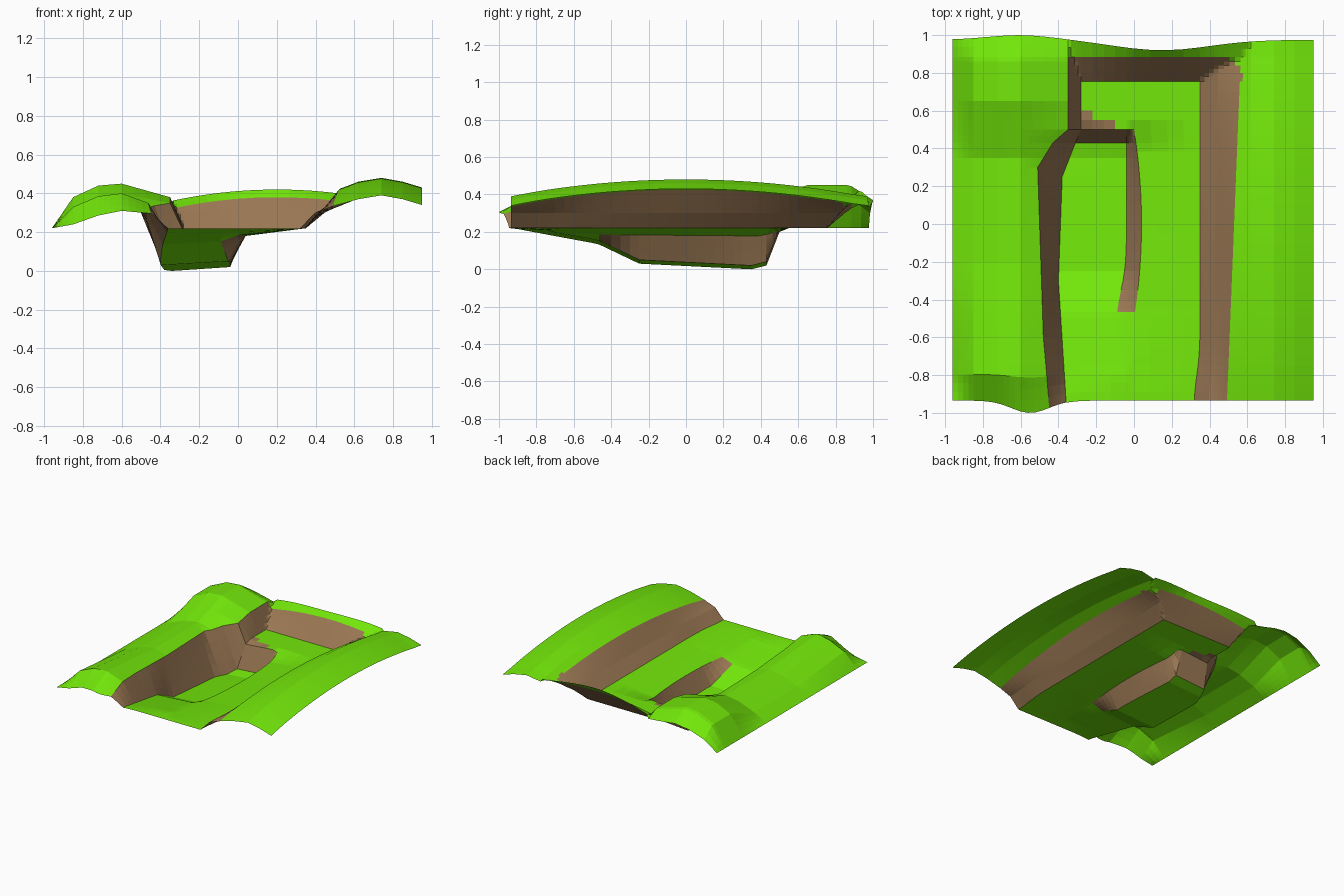
import bpy, bmesh, math

if "Cube" in bpy.data.objects:
    bpy.data.objects.remove(bpy.data.objects["Cube"])

def mat(name, rgb):
    m = bpy.data.materials.new(name)
    m.diffuse_color = (*rgb, 1)
    m.use_nodes = True
    m.node_tree.nodes["Principled BSDF"].inputs["Base Color"].default_value = m.diffuse_color
    return m

def curve(keys, t):
    """Piecewise linear lookup through (position, value) keys."""
    if t <= keys[0][0]:
        return keys[0][1]
    for (a, u), (b, v) in zip(keys, keys[1:]):
        if t <= b:
            return u + (v - u) * (t - a) / (b - a)
    return keys[-1][1]

def bump(x, centre, width):
    return math.exp(-((x - centre) / width) ** 2)

FLOOR = .22
# Guide curves along y
HUMP = [(-.95, -.4), (-.8, .5), (-.2, 0), (.35, 0), (.65, 1), (.88, 1), (.95, .2)]
PIT = [(-.93, FLOOR), (-.47, .135), (-.25, .03), (.35, 0), (.43, .02), (.5, .2), (.55, FLOOR)]
SHELF = [(-.9, FLOOR), (-.45, .185), (.4, .178), (.55, FLOOR)]
LEFT_LIP = [(-.93, -.45), (-.6, -.48), (.3, -.51), (.43, -.43), (.5, -.35)]
LEFT_FOOT = [(-.93, -.36), (-.3, -.40), (.25, -.38), (.43, -.31), (.5, -.28)]

def section(t):
    """(x, z) of the lengthwise lines at row t, from left to right."""
    h, pit = curve(HUMP, t), curve(PIT, t)
    crest = .48 - .1 * t * t
    right_foot = .35 - .03 * bump(t, -.95, .2)
    right_lip = .53 + .04 * t
    return [
        # left bank
        (-.96, FLOOR), (-.85, .28 + .1 * h), (-.72, .33 + .11 * h), (-.6, .35 + .1 * h),
        # left cliff, sunken ramp and its inner wall
        (curve(LEFT_LIP, t), .32 + .06 * h), (curve(LEFT_FOOT, t), pit),
        (-.04 - .05 * bump(t, -.5, .2), min(pit + .02, FLOOR)),
        (.04 - .04 * min(1, 4 * t * t), curve(SHELF, t)),
        # right cliff
        (right_foot, FLOOR), ((right_foot + right_lip) / 2 - .01, .3), (right_lip, crest - .055),
        # right bank
        (.62, crest - .02), (.74, crest), (.85, crest - .02), (.95, crest - .05)]

SUB = 4                        # cells between neighbouring lines
LAST = len(section(0)) - 1
RIM = .885                     # row where the back cliff ends
steps = [round(-.95 + .05 * i, 3) for i in range(39)]
rows = sorted([t for t in steps if t < .73 and t not in (.4, .45)]
              + [-.465, .385, .43, .465, .755, .78, .80, .82, .84, .86, RIM, .92, .95])

def point(col, t):
    i = min(col // SUB, LAST - 1)
    f = (col - i * SUB) / SUB
    (x0, z0), (x1, z1) = section(t)[i:i + 2]
    x, z = x0 + (x1 - x0) * f, z0 + (z1 - z0) * f
    y = t
    # wavy front and back rims
    if t > RIM:
        edge = .975 - .055 * bump(x, .15, .35) + .025 * bump(x, -.6, .25)
        y = RIM + (t - RIM) / (.95 - RIM) * (edge - RIM)
    elif t < -.75:
        edge = -.935 - .065 * bump(x, -.55, .14)
        y = -.75 - (t + .75) / .2 * (edge + .75)
    # cliff closing off the back
    if 4 * SUB < col < 11 * SUB and t > .75:
        top = .42 - .2 * (x - .2) ** 2
        z = max(z, curve([(.755, FLOOR), (RIM, top - .04), (.95, top)], t))
    return x, y, z

def is_rock(line, t, x):
    if t > RIM:
        return False
    # rounded outer corner of the back and right cliffs
    if t > .75 and line > 8:
        return x < .44 + .14 * math.sqrt(max(0, 1 - ((t - .75) / .135) ** 2))
    cliffs = 4 < line < 5 or 8 < line < 10 or (4 < line < 10 and t > .755)
    ramp_wall = 6 < line < 7 and -.465 < t < .5
    ramp_end = 5 < line < 7 and .43 < t < .5
    ledge = 5 < line < 7 and .5 <= t < .58 - (x + .26) * .4
    return cliffs or ramp_wall or ramp_end or ledge

# Land sheet
bm = bmesh.new()
cols = LAST * SUB + 1
grid = [[bm.verts.new(point(c, t)) for c in range(cols)] for t in rows]
for r in range(len(rows) - 1):
    for c in range(cols - 1):
        f = bm.faces.new((grid[r][c], grid[r][c + 1], grid[r + 1][c + 1], grid[r + 1][c]))
        t = (rows[r] + rows[r + 1]) / 2
        f.material_index = int(is_rock((c + .5) / SUB, t, f.calc_center_median().x))
mesh = bpy.data.meshes.new("land")
bm.to_mesh(mesh)
bm.free()
mesh.materials.append(mat("grass green", (.17, .80, .003)))
mesh.materials.append(mat("earth brown", (.33, .19, .09)))
land = bpy.data.objects.new("land", mesh)
bpy.context.collection.objects.link(land)
